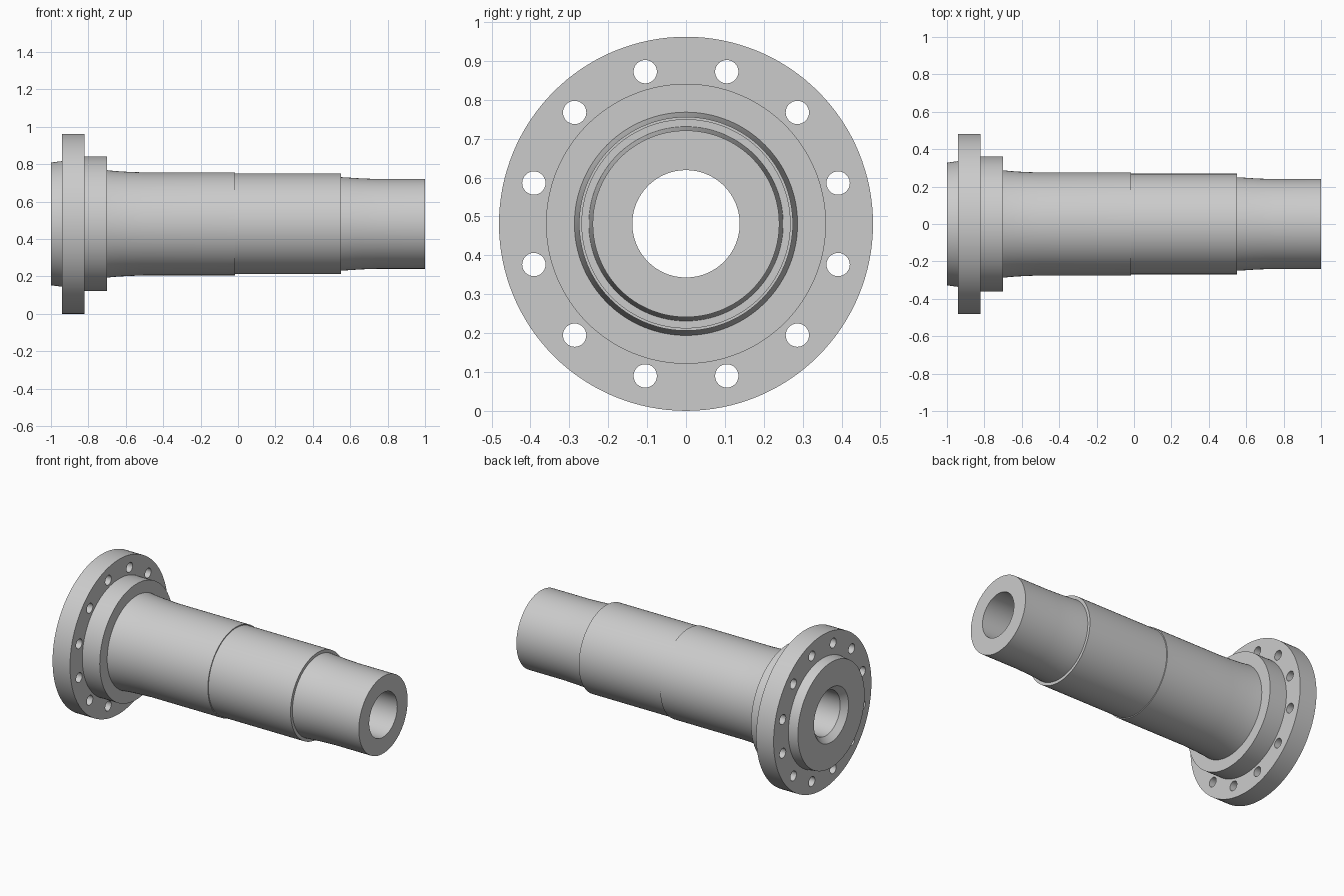
import bpy, bmesh
from math import sin, cos, pi, radians

if "Cube" in bpy.data.objects:
    bpy.data.objects.remove(bpy.data.objects["Cube"])

AXIS_Z = 0.481
SEGS = 128


def finish(bm, name):
    bmesh.ops.recalc_face_normals(bm, faces=bm.faces)
    mesh = bpy.data.meshes.new(name)
    bm.to_mesh(mesh)
    bm.free()
    ob = bpy.data.objects.new(name, mesh)
    bpy.context.collection.objects.link(ob)
    return ob


def lathe_x(name, profile):
    """Revolve a closed (x, radius) outline about the horizontal axis."""
    bm = bmesh.new()
    rings = []
    for i in range(SEGS):
        a = 2 * pi * i / SEGS
        rings.append([bm.verts.new((x, r * cos(a), AXIS_Z + r * sin(a))) for x, r in profile])
    n = len(profile)
    for i in range(SEGS):
        p, q = rings[i], rings[(i + 1) % SEGS]
        for j in range(n):
            k = (j + 1) % n
            bm.faces.new((p[j], p[k], q[k], q[j]))
    return finish(bm, name)


# Hollow stepped shaft with bolt flange
profile = [
    (-1.0, 0.17), (-1.0, 0.328), (-0.94, 0.336),           # rear spigot
    (-0.94, 0.481), (-0.82, 0.481),                        # flange
    (-0.82, 0.36), (-0.70, 0.36),                          # collar
    (-0.70, 0.287), (-0.66, 0.283), (-0.60, 0.279), (-0.50, 0.275),
    (-0.015, 0.275), (-0.015, 0.269), (0.55, 0.269),       # main journals
    (0.55, 0.25), (0.60, 0.247), (0.66, 0.243), (0.75, 0.24),
    (1.0, 0.24), (1.0, 0.138),                             # front end
    (-0.965, 0.138),                                       # bore with rear chamfer
]
spindle = lathe_x("flanged_spindle", profile)

# Twelve bolt holes
bm = bmesh.new()
for i in range(12):
    a = radians(15 + 30 * i)
    cy, cz = 0.405 * cos(a), AXIS_Z + 0.405 * sin(a)
    ends = [[bm.verts.new((x, cy + 0.03 * cos(2 * pi * k / 32), cz + 0.03 * sin(2 * pi * k / 32)))
             for k in range(32)] for x in (-0.98, -0.78)]
    bm.faces.new(ends[0])
    bm.faces.new(ends[1])
    for k in range(32):
        m = (k + 1) % 32
        bm.faces.new((ends[0][k], ends[0][m], ends[1][m], ends[1][k]))
cutter = finish(bm, "bolt_hole_cutter")
cutter.hide_render = True

bpy.context.view_layer.objects.active = spindle
spindle.select_set(True)
mod = spindle.modifiers.new("bolt_holes", 'BOOLEAN')
mod.operation = 'DIFFERENCE'
mod.solver = 'EXACT'
mod.object = cutter
bpy.ops.object.modifier_apply(modifier=mod.name)
bpy.data.objects.remove(cutter)

bpy.ops.object.shade_smooth_by_angle(angle=radians(30))
